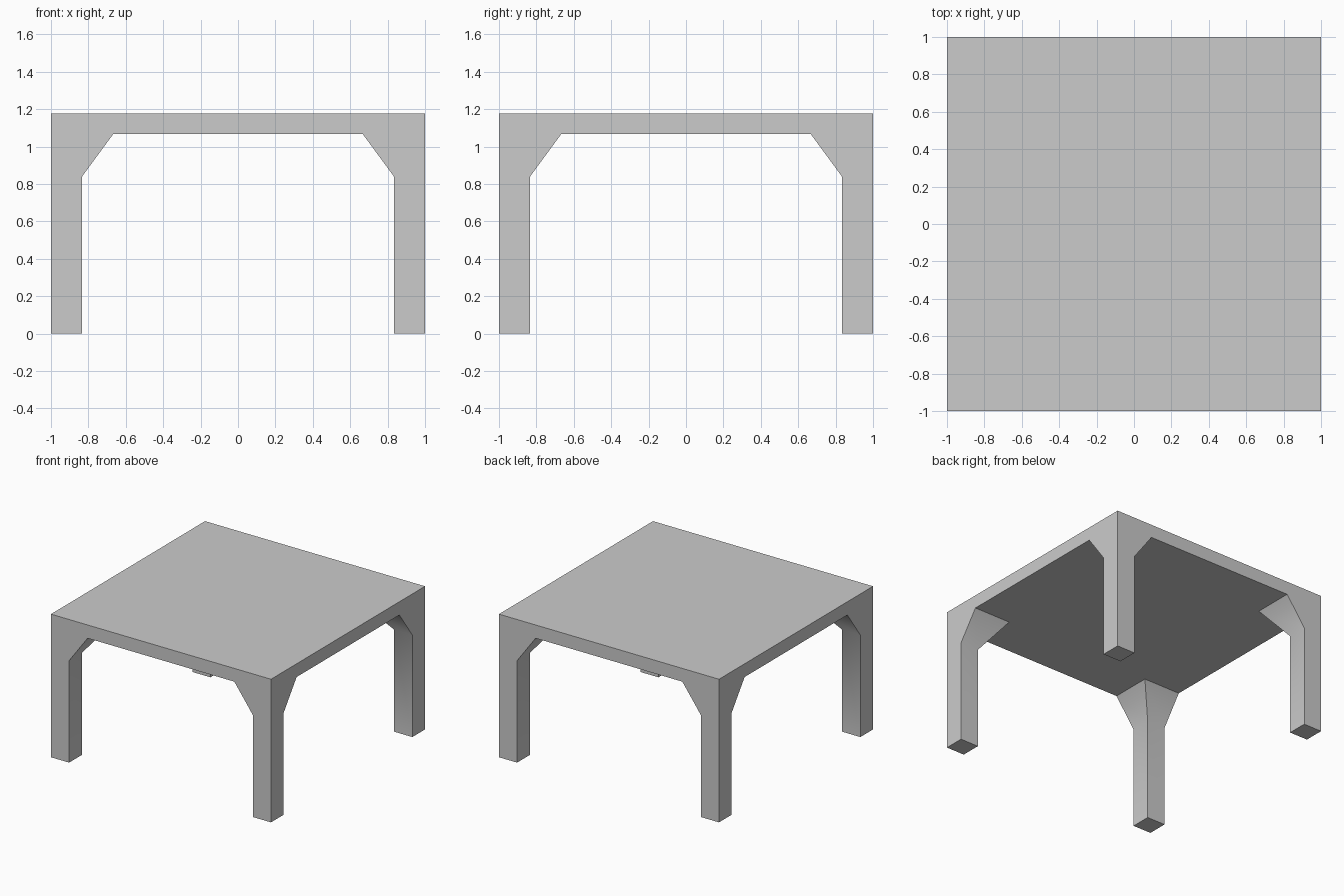
import bpy, bmesh, math
from mathutils import Vector

if "Cube" in bpy.data.objects:
    bpy.data.objects.remove(bpy.data.objects["Cube"])

TOP, UNDER, BEND = 1.176, 1.067, 0.838   # table top, its underside, where the flare ends
FLARE, LEG = 0.667, 0.835                # inner edge of the flare and of the leg

bm = bmesh.new()

# Table top slab
bmesh.ops.create_cube(bm, size=1)
for v in bm.verts:
    v.co = (v.co.x * 2, v.co.y * 2, TOP if v.co.z > 0 else UNDER)

# Cut the slab so each corner has its own square underneath
for axis in (Vector((1, 0, 0)), Vector((0, 1, 0))):
    for side in (-1, 1):
        bmesh.ops.bisect_plane(bm, geom=bm.verts[:] + bm.edges[:] + bm.faces[:],
                               plane_co=axis * side * FLARE, plane_no=axis)


def pull_down(faces, z, inner):
    """Extrude the corner squares to height z and set their inner edges."""
    new = bmesh.ops.extrude_discrete_faces(bm, faces=faces)["faces"]
    for f in new:
        for v in f.verts:
            for i in (0, 1):
                limit = 1 if abs(v.co[i]) > 0.99 else inner
                v.co[i] = math.copysign(limit, v.co[i])
            v.co.z = z
    return new


# Flared brackets, then straight legs
corners = []
for f in bm.faces:
    c = f.calc_center_median()
    if abs(c.z - UNDER) < 1e-4 and abs(c.x) > FLARE and abs(c.y) > FLARE:
        corners.append(f)
corners = pull_down(corners, BEND, LEG)
pull_down(corners, 0, LEG)

bmesh.ops.dissolve_limit(bm, angle_limit=0.001, verts=bm.verts[:], edges=bm.edges[:])
bmesh.ops.recalc_face_normals(bm, faces=bm.faces[:])

mesh = bpy.data.meshes.new("table")
bm.to_mesh(mesh)
bm.free()
table = bpy.data.objects.new("table", mesh)
bpy.context.collection.objects.link(table)

# Inner leg faces blend softly into the flare, other edges stay sharp
bpy.context.view_layer.objects.active = table
table.select_set(True)
bpy.ops.object.shade_smooth_by_angle(angle=math.radians(40))
